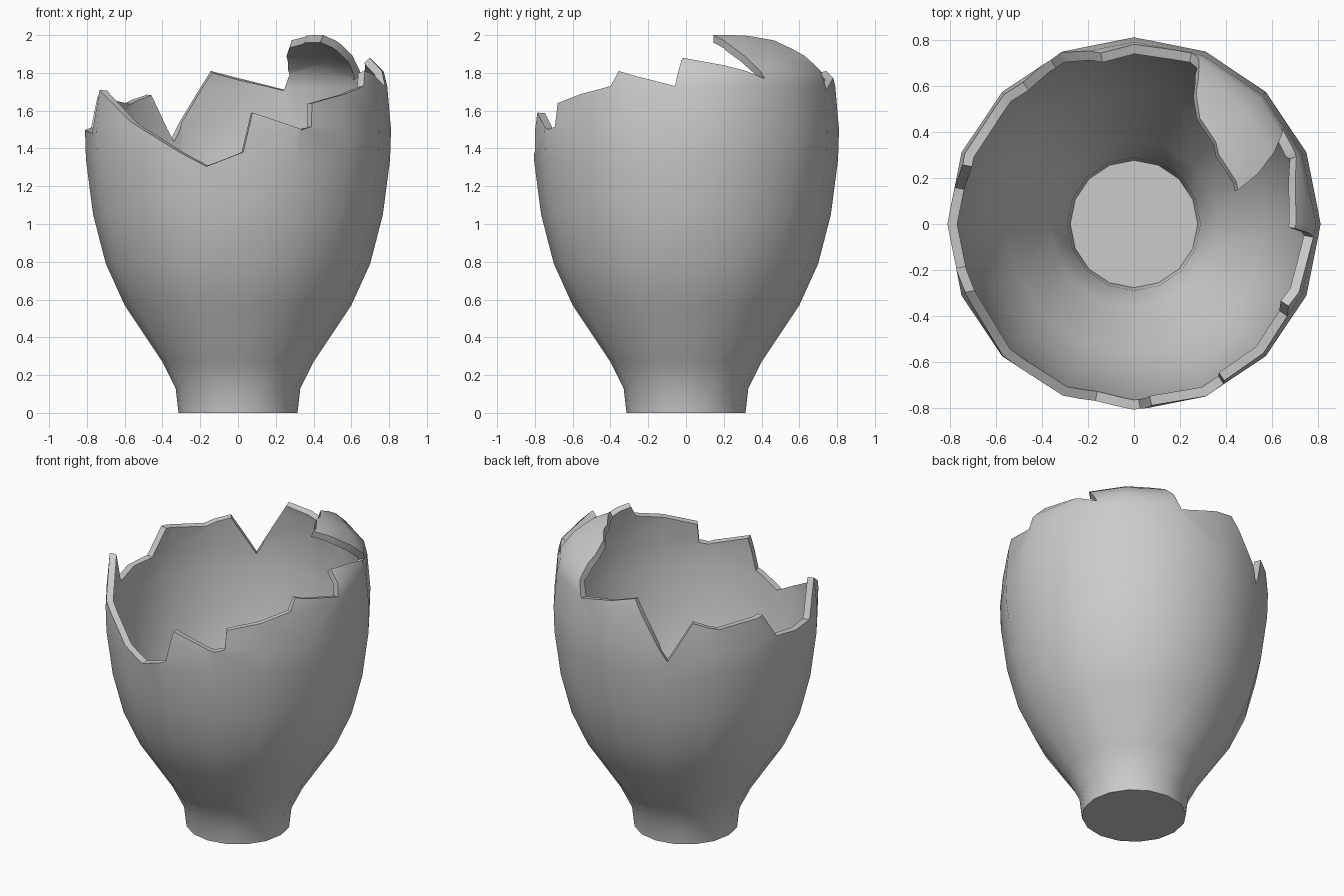
import bpy, bmesh, math
from mathutils import Vector
from mathutils.geometry import delaunay_2d_cdt

if "Cube" in bpy.data.objects:
    bpy.data.objects.remove(bpy.data.objects["Cube"])

SIDES = 16
# outer wall profile (radius, height)
PROFILE = [(.315, 0), (.33, .13), (.40, .27), (.60, .57), (.70, .79), (.767, 1.05),
           (.805, 1.34), (.81, 1.5), (.79, 1.73), (.77, 1.81), (.69, 1.89),
           (.56, 1.97), (.48, 2.0)]
# broken rim (angle in degrees, height), with the overhanging shard at 18-71 degrees
RIM = [(0, 1.877), (16, 1.84), (33, 1.77), (18, 2.0), (39.6, 1.999), (58.3, 1.973),
       (64.5, 1.925), (69, 1.79), (71.5, 1.71), (101, 1.81), (117, 1.435), (128, 1.685),
       (140, 1.637), (161, 1.675), (168.5, 1.51), (194, 1.48), (202, 1.71),
       (257.7, 1.305), (272, 1.38), (275.6, 1.59), (295, 1.50), (299.3, 1.515),
       (300, 1.64), (329, 1.73), (332, 1.81), (355.7, 1.73), (358.4, 1.88), (360, 1.877)]

# arc length along the profile
ARC = [0.0]
for (r0, z0), (r1, z1) in zip(PROFILE, PROFILE[1:]):
    ARC.append(ARC[-1] + math.hypot(r1 - r0, z1 - z0))


def arc_at_height(z):
    for i in range(len(PROFILE) - 1):
        z0, z1 = PROFILE[i][1], PROFILE[i + 1][1]
        if z <= z1 + 1e-6:
            return ARC[i] + (z - z0) / (z1 - z0) * (ARC[i + 1] - ARC[i])
    return ARC[-1]


def wrap(u, v):
    """Unrolled wall point (side number, arc length) -> point on the faceted wall."""
    i = 0
    while i < len(ARC) - 2 and v > ARC[i + 1]:
        i += 1
    f = (v - ARC[i]) / (ARC[i + 1] - ARC[i])
    r = PROFILE[i][0] + f * (PROFILE[i + 1][0] - PROFILE[i][0])
    z = PROFILE[i][1] + f * (PROFILE[i + 1][1] - PROFILE[i][1])
    k = math.floor(u + 1e-9)
    a, b = (2 * math.pi * n / SIDES for n in (k, k + 1))
    t = u - k
    return Vector((r * (math.cos(a) * (1 - t) + math.cos(b) * t),
                   r * (math.sin(a) * (1 - t) + math.sin(b) * t), z))


def inside(p, poly):
    hit = False
    for a, b in zip(poly, poly[1:] + poly[:1]):
        if (a[1] > p[1]) != (b[1] > p[1]):
            if p[0] < a[0] + (p[1] - a[1]) / (b[1] - a[1]) * (b[0] - a[0]):
                hit = not hit
    return hit


# unrolled outline plus the grid of sides and rings
outline = [(a * SIDES / 360, arc_at_height(z)) for a, z in RIM]
outline += [(SIDES, 0.0), (0.0, 0.0)]
pts = [Vector(p) for p in outline]
edges = [(i, (i + 1) % len(pts)) for i in range(len(pts))]
lines = [((0, v), (SIDES, v)) for v in ARC]
lines += [((u, 0), (u, ARC[-1])) for u in range(SIDES + 1)]
for a, b in lines:
    edges.append((len(pts), len(pts) + 1))
    pts += [Vector(a), Vector(b)]
flat, _, tris, *_ = delaunay_2d_cdt(pts, edges, [], 0, 1e-5)

# wrap the kept part of the sheet round into the vase wall
bm = bmesh.new()
verts = [bm.verts.new(wrap(p.x, p.y)) for p in flat]
for t in tris:
    c = sum((flat[i] for i in t), Vector((0, 0))) / len(t)
    if inside(c, outline):
        bm.faces.new([verts[i] for i in t])
bmesh.ops.delete(bm, geom=[v for v in bm.verts if not v.link_faces], context='VERTS')
bmesh.ops.remove_doubles(bm, verts=bm.verts[:], dist=0.0005)

# closed base
ring = [e for e in bm.edges if e.is_boundary and all(v.co.z < 1e-4 for v in e.verts)]
loop = {v for e in ring for v in e.verts}
base = bm.faces.new(sorted(loop, key=lambda v: -math.atan2(v.co.y, v.co.x)))
base.normal_update()
bmesh.ops.dissolve_limit(bm, angle_limit=math.radians(0.6),
                         verts=bm.verts[:], edges=bm.edges[:])
mesh = bpy.data.meshes.new("broken_vase")
bm.to_mesh(mesh)
bm.free()
vase = bpy.data.objects.new("broken_vase", mesh)
bpy.context.collection.objects.link(vase)

# wall thickness inward
solid = vase.modifiers.new("wall", 'SOLIDIFY')
solid.thickness = 0.042
solid.offset = -1
solid.use_even_offset = True
bpy.context.view_layer.objects.active = vase
vase.select_set(True)
bpy.ops.object.modifier_apply(modifier="wall")
bpy.ops.object.shade_smooth_by_angle(angle=math.radians(35))
